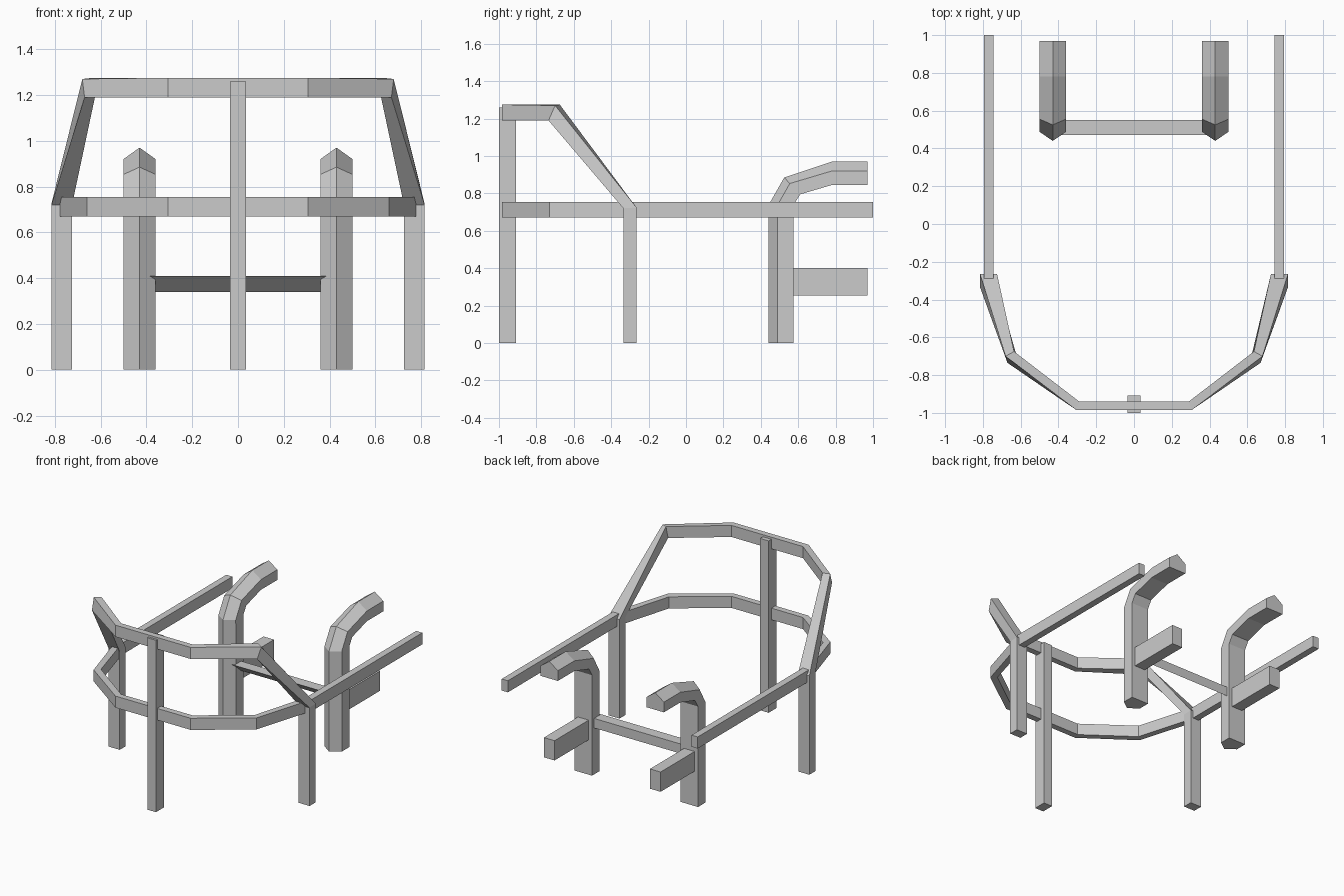
import bpy, bmesh

if "Cube" in bpy.data.objects:
    bpy.data.objects.remove(bpy.data.objects["Cube"])


def loft(name, rings):
    """Skin a list of matching cross-sections and cap both ends."""
    bm = bmesh.new()
    vs = [[bm.verts.new(p) for p in r] for r in rings]
    n = len(vs[0])
    for a, b in zip(vs, vs[1:]):
        for i in range(n):
            j = (i + 1) % n
            bm.faces.new((a[i], a[j], b[j], b[i]))
    bm.faces.new(vs[0])
    bm.faces.new(vs[-1])
    bmesh.ops.recalc_face_normals(bm, faces=bm.faces)
    me = bpy.data.meshes.new(name)
    bm.to_mesh(me)
    bm.free()
    ob = bpy.data.objects.new(name, me)
    bpy.context.collection.objects.link(ob)
    return ob


def mirrored(half):
    """Continue a right-hand run of sections across x = 0 to the left."""
    return half + [[(-x, y, z) for x, y, z in r] for r in reversed(half)]


def box(name, x0, x1, y0, y1, z0, z1):
    return loft(name, [[(x0, y0, z), (x1, y0, z), (x1, y1, z), (x0, y1, z)]
                       for z in (z0, z1)])


# Lower rail: straight sides running into the faceted front bow
def rail_section(outer, inner, z0=0.67, z1=0.755):
    return [(*outer, z0), (*outer, z1), (*inner, z1), (*inner, z0)]


loft("lower_rail", mirrored([
    rail_section((0.795, 1.0), (0.745, 1.0)),
    rail_section((0.795, -0.28), (0.745, -0.28)),
    rail_section((0.66, -0.73), (0.625, -0.695)),
    rail_section((0.305, -0.985), (0.29, -0.94)),
]))


# Side posts sweeping up into the upper hoop
def post_section(z_front, z_back):
    return [(0.815, -0.335, z_front), (0.815, -0.265, z_back),
            (0.725, -0.265, z_back), (0.725, -0.335, z_front)]


loft("upper_hoop", mirrored([
    post_section(0, 0),
    post_section(0.72, 0.725),
    [(0.67, -0.735, 1.19), (0.68, -0.70, 1.27),
     (0.635, -0.675, 1.275), (0.625, -0.685, 1.19)],
    rail_section((0.305, -0.985), (0.29, -0.94), 1.19, 1.275),
]))

# Middle front post
box("centre_post", -0.035, 0.035, -1.0, -0.908, 0, 1.26)

# Rear columns: pentagon section, given as (y, z) for apex, shoulder and back
column = [
    ((0.44, 0), (0.49, 0), (0.575, 0)),
    ((0.44, 0.735), (0.488, 0.735), (0.575, 0.737)),
    ((0.525, 0.885), (0.555, 0.853), (0.61, 0.795)),
    ((0.78, 0.97), (0.78, 0.92), (0.78, 0.845)),
    ((0.97, 0.97), (0.97, 0.92), (0.97, 0.845)),
]
for side, s in (("right", 1), ("left", -1)):
    c = 0.43 * s
    loft(f"{side}_rear_column", [
        [(c, *apex), (c + 0.07, *sh), (c + 0.07, *back),
         (c - 0.07, *back), (c - 0.07, *sh)] for apex, sh, back in column])
    # Lower support arm behind each column
    box(f"{side}_support_arm", c - 0.043, c + 0.043, 0.56, 0.97, 0.255, 0.40)

# Wedge-shaped crossbar between the columns
loft("crossbar", [[(x, 0.47, 0.41), (x, 0.55, 0.41), (x, 0.55, 0.34)]
                  for x in (-0.395, 0.395)])
